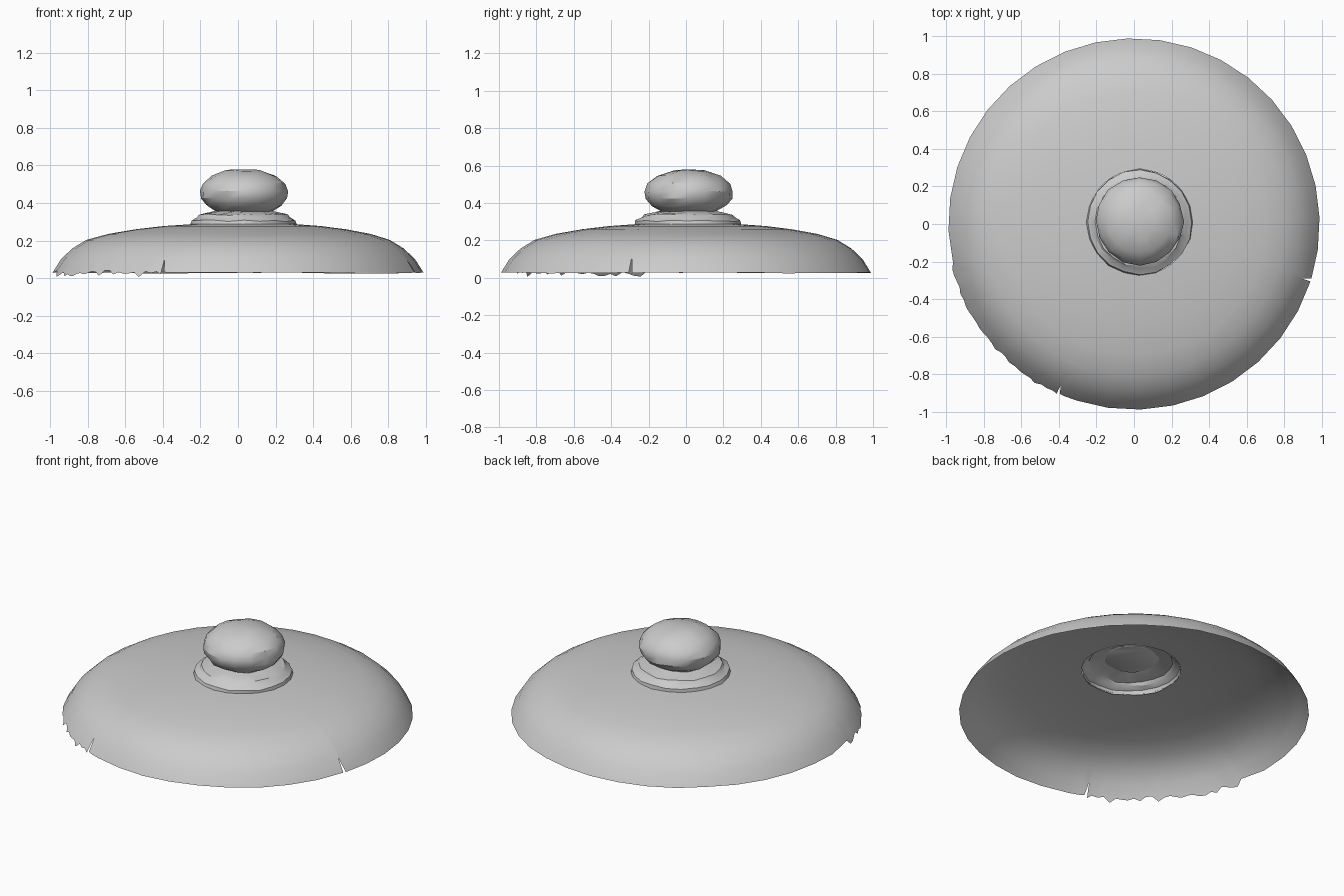
import bpy, bmesh, math, random
from mathutils import Vector

random.seed(4)
cube = bpy.data.objects.get("Cube")
if cube:
    bpy.data.objects.remove(cube, do_unlink=True)

grey = bpy.data.materials.new("plain grey")
grey.use_nodes = True
COLOUR = (0.6, 0.6, 0.6, 1)
grey.diffuse_color = COLOUR
grey.node_tree.nodes["Principled BSDF"].inputs["Base Color"].default_value = COLOUR


def finish(bm, name, angle):
    """Turn a bmesh into a smooth-shaded object."""
    mesh = bpy.data.meshes.new(name)
    bm.to_mesh(mesh)
    bm.free()
    mesh.materials.append(grey)
    obj = bpy.data.objects.new(name, mesh)
    bpy.context.collection.objects.link(obj)
    bpy.ops.object.select_all(action='DESELECT')
    obj.select_set(True)
    bpy.context.view_layer.objects.active = obj
    bpy.ops.object.shade_smooth_by_angle(angle=math.radians(angle))
    return obj


def lathe(profile, angles, adjust):
    """Revolve (radius, height) pairs; adjust moves each point."""
    bm = bmesh.new()
    rings = []
    for i, (r, z) in enumerate(profile):
        rings.append([bm.verts.new(adjust(i, a, Vector((r * math.cos(a), r * math.sin(a), z))))
                      for a in angles])
    n = len(angles)
    for low, high in zip(rings, rings[1:]):
        for j in range(n):
            k = (j + 1) % n
            bm.faces.new((low[j], low[k], high[k], high[j]))
    return bm, rings


# Dome: a thin open shell with a chipped rim
dome_profile = [(0.99, 0.03), (0.945, 0.1), (0.885, 0.157), (0.81, 0.203), (0.7, 0.235),
                (0.56, 0.26), (0.42, 0.277), (0.28, 0.287)]
CHIP_START, CHIP_END = 192, 250
slits = [-17.5, 246]
degrees = list(range(-108, CHIP_START, 10)) + list(range(CHIP_START, CHIP_END, 2))
degrees = [d for d in degrees if all(abs(d - s) > 1.5 for s in slits)]
degrees += [s + w for s in slits for w in (-0.5, 0.5)]
angles = [math.radians(d) for d in sorted(degrees)]


def shape_dome(i, a, p):
    d = math.degrees(a)
    if i == 0 and CHIP_START <= d <= CHIP_END:
        drop = random.uniform(-0.012, 0.025)
        p.z -= drop
        p.xy *= 1 + drop * 0.4
    elif i == 0:
        p.z -= random.uniform(0, 0.006)
    # The mouth under the knob sits slightly off centre
    shift = max(0, (i - 3) / 4)
    return p + Vector((0.03, 0.01, 0)) * shift


bm, rings = lathe(dome_profile, angles, shape_dome)
# Cut narrow slits up from the rim
for s in slits:
    first = min(range(len(angles)), key=lambda j: abs(math.degrees(angles[j]) - s + 0.5))
    pair = {rings[0][first], rings[0][(first + 1) % len(angles)]}
    cut = [f for f in bm.faces if pair <= set(f.verts)]
    bmesh.ops.delete(bm, geom=cut, context='FACES_ONLY')
    for v in (rings[1][first], rings[1][(first + 1) % len(angles)]):
        v.co = rings[1][first].co + Vector((0, 0.002, 0)) * (v is not rings[1][first])
finish(bm, "lid_dome", 50)


# Collar and knob share a slightly uneven turning
def uneven(centre, amount):
    def move(i, a, p):
        wobble = Vector([random.uniform(-amount, amount) for _ in range(3)])
        return p + Vector(centre) + wobble
    return move


def turn_angles(n):
    return [math.tau * j / n for j in range(n)]


collar_profile = [(0.282, 0.283), (0.278, 0.305), (0.25, 0.322), (0.235, 0.338),
                  (0.175, 0.35), (0.14, 0.358)]
bm, rings = lathe(collar_profile, turn_angles(20), uneven((0.03, 0.01, 0), 0.004))
finish(bm, "knob_collar", 30)

knob_profile = [(0.145, 0.352), (0.2, 0.385), (0.229, 0.425), (0.234, 0.465),
                (0.218, 0.505), (0.17, 0.545), (0.09, 0.573)]
bm, rings = lathe(knob_profile, turn_angles(16), uneven((0.03, 0.015, 0), 0.004))
bm.faces.new(list(reversed(rings[0])))
crown = bm.verts.new((0.03, 0.015, 0.58))
for j, v in enumerate(rings[-1]):
    bm.faces.new((v, rings[-1][(j + 1) % len(rings[-1])], crown))
finish(bm, "knob", 32)
